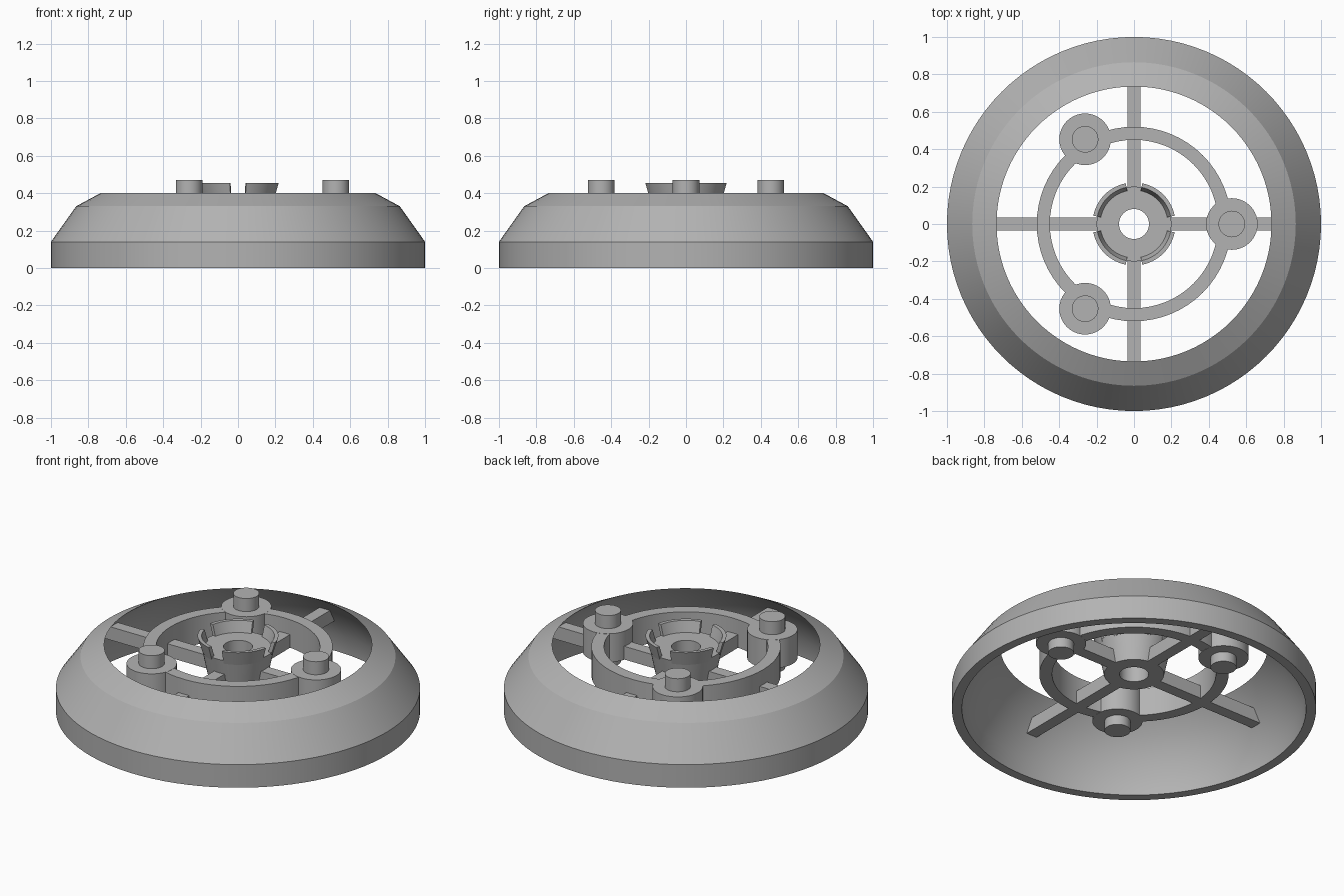
import bpy, bmesh
from math import cos, sin, pi, radians
from mathutils import Matrix

cube = bpy.data.objects.get("Cube")
if cube:
    bpy.data.objects.remove(cube, do_unlink=True)

# Single grey material
GREY = (0.45, 0.45, 0.45, 1)
grey = bpy.data.materials.new("plain grey")
grey.use_nodes = True
grey.diffuse_color = GREY
grey.node_tree.nodes["Principled BSDF"].inputs["Base Color"].default_value = GREY


def finish(bm, name, angle=25):
    bmesh.ops.recalc_face_normals(bm, faces=bm.faces)
    mesh = bpy.data.meshes.new(name)
    bm.to_mesh(mesh)
    bm.free()
    mesh.materials.append(grey)
    ob = bpy.data.objects.new(name, mesh)
    bpy.context.collection.objects.link(ob)
    bpy.ops.object.select_all(action='DESELECT')
    ob.select_set(True)
    bpy.context.view_layer.objects.active = ob
    bpy.ops.object.shade_smooth_by_angle(angle=radians(angle))
    return ob


def revolve(name, profile, steps=64, start=0, sweep=2 * pi, centre=(0, 0)):
    """Sweep a closed (radius, height) profile around a vertical axis."""
    bm = bmesh.new()
    full = sweep > 6.28
    rings = []
    for i in range(steps if full else steps + 1):
        a = start + sweep * i / steps
        rings.append([bm.verts.new((centre[0] + r * cos(a), centre[1] + r * sin(a), z))
                      for r, z in profile])
    n = len(profile)
    for i in range(steps):
        a, b = rings[i], rings[(i + 1) % len(rings)]
        for j in range(n):
            k = (j + 1) % n
            bm.faces.new((a[j], b[j], b[k], a[k]))
    if not full:
        bm.faces.new(rings[0])
        bm.faces.new(rings[-1])
    return finish(bm, name)


def cylinder(name, x, y, radius, low, high):
    bm = bmesh.new()
    bmesh.ops.create_cone(bm, cap_ends=True, segments=40, radius1=radius, radius2=radius,
                          depth=high - low,
                          matrix=Matrix.Translation((x, y, (low + high) / 2)))
    return finish(bm, name)


BASE, TOP = 0.22, 0.39   # underside and top of the inner frame

# Hollow outer shell with a straight skirt and sloping shoulder
revolve("outer_shell", [(1, 0), (1, 0.14), (0.865, 0.33), (0.735, 0.4),
                        (0.825, 0.31), (0.935, 0.11), (0.945, 0)], steps=96)

# Hub with a centre bore, flaring towards the top
revolve("hub", [(0.08, BASE), (0.165, BASE), (0.2, TOP), (0.08, TOP)])

# Four curved lips around the hub, with gaps over the spokes
gap = 0.2
for i in range(4):
    revolve(f"hub_lip_{i + 1}", [(0.175, TOP - 0.02), (0.197, TOP - 0.02),
                                 (0.222, 0.455), (0.2, 0.455)],
            steps=14, start=i * pi / 2 + gap, sweep=pi / 2 - 2 * gap)

# Carrier ring
revolve("carrier_ring", [(0.45, BASE), (0.52, BASE), (0.52, TOP), (0.45, TOP)])

# Four spokes whose outer ends follow the shell's inner slope
for i in range(4):
    bm = bmesh.new()
    side = [(0.12, BASE), (0.885, BASE), (0.84, 0.3), (0.12, 0.3)]
    face = bm.faces.new([bm.verts.new((x, -0.035, z)) for x, z in side])
    ext = bmesh.ops.extrude_face_region(bm, geom=[face])
    verts = [v for v in ext["geom"] if isinstance(v, bmesh.types.BMVert)]
    bmesh.ops.translate(bm, verts=verts, vec=(0, 0.07, 0))
    bmesh.ops.rotate(bm, verts=bm.verts, matrix=Matrix.Rotation(i * pi / 2, 3, 'Z'))
    finish(bm, f"spoke_{i + 1}")

# Three bosses on the ring, each with a pin passing through
for i in range(3):
    a = i * 2 * pi / 3
    x, y = 0.523 * cos(a), 0.523 * sin(a)
    cylinder(f"boss_{i + 1}", x, y, 0.138, BASE - 0.001, TOP + 0.001)
    cylinder(f"pin_{i + 1}", x, y, 0.071, BASE - 0.06, 0.47)
